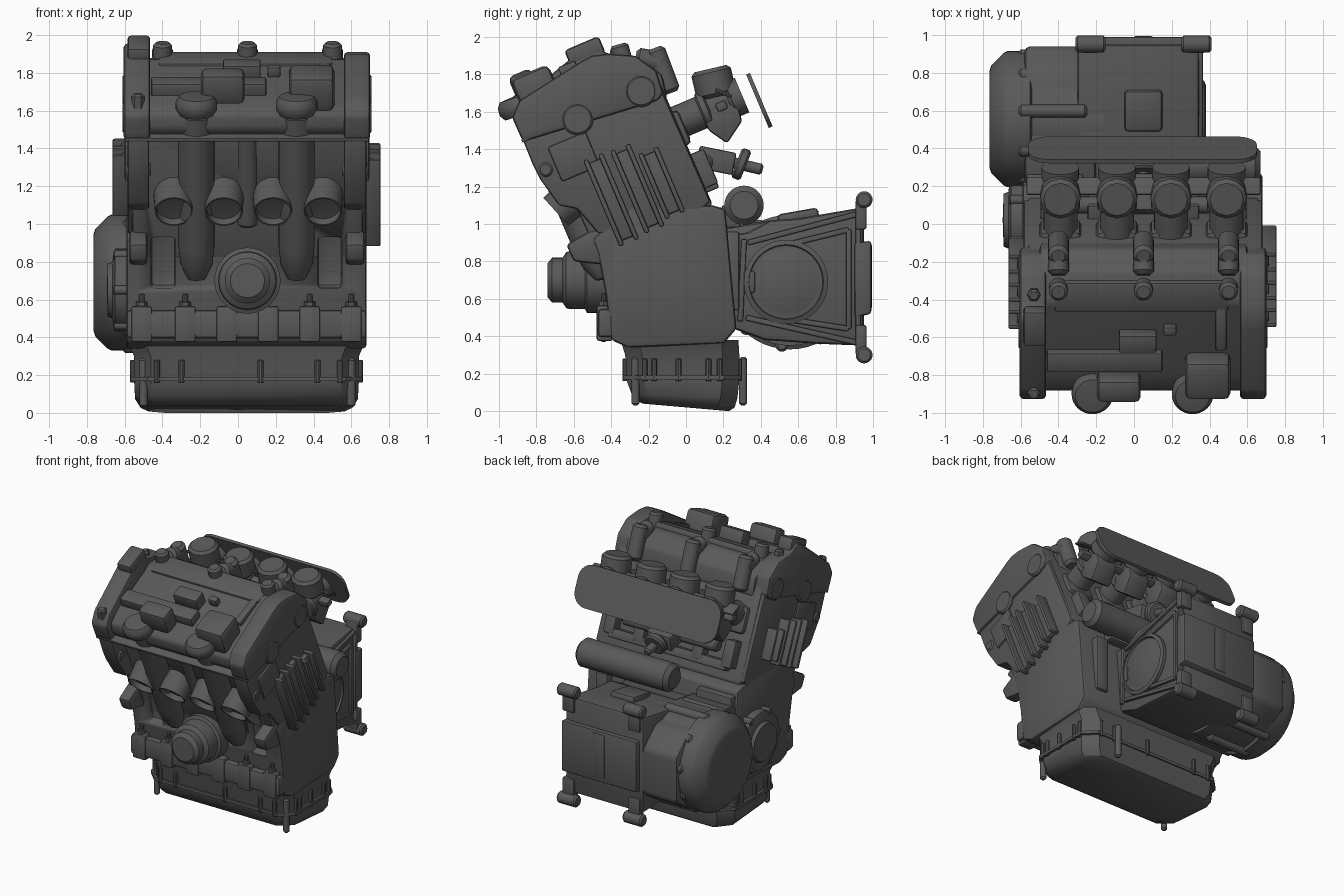
import bpy, bmesh, math
from mathutils import Vector, Matrix

if "Cube" in bpy.data.objects:
    bpy.data.objects.remove(bpy.data.objects["Cube"])

T = math.radians(23)                       # forward lean of the cylinder bank
CT, ST = math.cos(T), math.sin(T)
METAL = bpy.data.materials.new('dark_metal')
METAL.diffuse_color = (.1, .1, .1, 1)
METAL.use_nodes = True
METAL.node_tree.nodes["Principled BSDF"].inputs["Base Color"].default_value = METAL.diffuse_color

def finish(name, bm):
    bmesh.ops.recalc_face_normals(bm, faces=bm.faces)
    me = bpy.data.meshes.new(name)
    bm.to_mesh(me)
    bm.free()
    me.materials.append(METAL)
    ob = bpy.data.objects.new(name, me)
    bpy.context.collection.objects.link(ob)
    bpy.ops.object.select_all(action='DESELECT')
    ob.select_set(True)
    bpy.context.view_layer.objects.active = ob
    bpy.ops.object.shade_smooth_by_angle(angle=math.radians(35))
    return ob

def soften(bm, width, axis=None, seg=2):
    bm.normal_update()
    es = [e for e in bm.edges if e.calc_face_angle(0) > 0.4]
    if axis is not None:
        es = [e for e in es if abs((e.verts[0].co - e.verts[1].co).normalized()[axis]) > 0.9]
    if width and es:
        bmesh.ops.bevel(bm, geom=es, offset=width, segments=seg, affect='EDGES', profile=0.5, clamp_overlap=True)

def prism(name, pts, x0, x1, bevel=0.015):
    """Side (y, z) profile swept along x."""
    bm = bmesh.new()
    f = bm.faces.new([bm.verts.new((x0, y, z)) for y, z in pts])
    r = bmesh.ops.extrude_face_region(bm, geom=[f])
    bmesh.ops.translate(bm, vec=(x1 - x0, 0, 0), verts=[v for v in r['geom'] if isinstance(v, bmesh.types.BMVert)])
    bmesh.ops.recalc_face_normals(bm, faces=bm.faces)
    soften(bm, bevel)
    return finish(name, bm)

def box(name, c, size, tilt=T, bevel=0.012, axis=None, seg=2):
    bm = bmesh.new()
    bmesh.ops.create_cube(bm, size=1)
    bmesh.ops.scale(bm, vec=size, verts=bm.verts)
    soften(bm, bevel, axis, seg)
    bm.transform(Matrix.Translation(c) @ Matrix.Rotation(tilt, 4, 'X'))
    return finish(name, bm)

def lathe(name, prof, base, d, seg=32):
    """(radius, height) profile turned around direction d."""
    bm = bmesh.new()
    vs = [bm.verts.new((r, 0, h)) for r, h in prof]
    es = [bm.edges.new(p) for p in zip(vs, vs[1:])]
    bmesh.ops.spin(bm, geom=vs + es, cent=(0, 0, 0), axis=(0, 0, 1), angle=math.tau, steps=seg)
    bmesh.ops.remove_doubles(bm, verts=bm.verts, dist=1e-4)
    bm.transform(Matrix.Translation(base) @ Vector(d).to_track_quat('Z', 'Y').to_matrix().to_4x4())
    return finish(name, bm)

def rod(name, a, b, r, c=0.012, seg=20):
    d = Vector(b) - Vector(a)
    L = d.length
    return lathe(name, [(0, 0), (r - c, 0), (r, c), (r, L - c), (r - c, L), (0, L)], a, d, seg)

def strip(name, a, b, w, x0, x1):
    a, b = Vector(a), Vector(b)
    n = (b - a).normalized()
    n = Vector((-n.y, n.x)) * w / 2
    return prism(name, [a + n, b + n, b - n, a - n], x0, x1, 0.008)

def tub(name, levels, k):
    """Stack of corner-cut rectangles: (half x, y0, y1, z front, z rear)."""
    bm, rings = bmesh.new(), []
    for hx, y0, y1, zf, zr in levels:
        xy = [(-hx + k, y0), (hx - k, y0), (hx, y0 + k), (hx, y1 - k), (hx - k, y1), (k - hx, y1), (-hx, y1 - k), (-hx, y0 + k)]
        rings.append([bm.verts.new((x + .045, y, zf + (zr - zf) * (y - y0) / (y1 - y0))) for x, y in xy])
    for a, b in zip(rings, rings[1:]):
        for i in range(8):
            bm.faces.new((a[i], a[i - 1], b[i - 1], b[i]))
    bm.faces.new(rings[0])
    bm.faces.new(rings[-1])
    return finish(name, bm)

def cut(ob, cutters):
    for c in cutters:
        m = ob.modifiers.new('pocket', 'BOOLEAN')
        m.operation, m.object, m.solver = 'DIFFERENCE', c, 'EXACT'
        c.hide_render = True
        c.hide_set(True)

# crankcase, cylinder block and two front pockets through both
case = prism('crankcase', [(-.5, .92), (-.47, .84), (-.43, .63), (-.4, .38), (-.31, .34), (.2, .36), (.27, .44),
                           (.21, 1.08), (.14, 1.1), (-.3, 1.1)], -.59, .68, .02)
block = prism('cylinder_block', [(-.42, .72), (-.78, 1.52), (-.15, 1.78), (.14, 1.11), (0, .8)], -.56, .66)
pockets = [box('pocket_cutter', (x, -.5, .79), (.13, .2, .28), math.radians(12), .02) for x in (-.395, .485)]
cut(case, pockets)
cut(block, pockets)

# outer walls of the cylinder bank, with front mounts
for n, x0, x1 in (('left', -.585, -.47), ('right', .56, .68)):
    prism('cylinder_wall_' + n, [(-.47, .95), (-.58, 1.08), (-.68, 1.1), (-.78, 1.24), (-.82, 1.32), (-.88, 1.47),
                                 (-.15, 1.76), (.13, 1.12), (-.1, .92)], x0, x1)
    prism('front_mount_' + n, [(-.64, .89), (-.6, .8), (-.42, .78), (-.42, .98), (-.52, .96)], x0 + .01, x1 - .01, .02)
    rod('front_mount_bolt_' + n, (x0 - .01, -.75, 1.29), (x1 + .01, -.75, 1.29), .04)

# cylinder head: end caps and lower middle cover
for n, x0, x1, up in (('left', -.605, -.465, .06), ('right', .56, .70, 0)):
    prism('head_end_' + n, [(-.87, 1.44), (-.89, 1.48), (-.93, 1.57), (-.89, 1.66), (-.56, 1.87 + up), (-.5, 1.9 + up),
                            (-.42, 1.91), (-.27, 1.9), (-.16, 1.82), (-.12, 1.7), (-.15, 1.66)], x0, x1, .02)
prism('head_cover', [(-.78, 1.44), (-.86, 1.5), (-.88, 1.58), (-.8, 1.66), (-.47, 1.83), (-.42, 1.87), (-.25, 1.88),
                     (-.13, 1.8), (-.1, 1.68), (-.15, 1.6)], -.5, .6, .02)
box('chain_cover_top', (-.525, -.54, 1.92), (.12, .2, .1), T, .02)
box('gasket_flange', (.048, -.51, 1.6), (1.29, .8, .02), T, .006)
box('cover_bar', (-.155, -.72, 1.72), (.61, .11, .09))
box('cover_panel', (.04, -.38, 1.86), (.92, .17, .05), T, .015)
box('cover_side_rail', (.46, -.55, 1.79), (.06, .25, .05), T, .015)
box('cover_sensor', (.02, -.62, 1.81), (.2, .1, .1))
box('cover_sensor_plug', (.19, -.56, 1.81), (.07, .05, .06))
box('coil_left', (-.08, -.86, 1.73), (.23, .13, .17), T, .03)
box('coil_right', (.39, -.8, 1.72), (.24, .22, .2), T, .035)
for y, z in ((-.88, 1.65), (-.36, 1.9)):
    rod('cover_bolt', (-.53, y, z - .05), (-.53, y - .02, z + .04), .035, seg=6)
for i, x in enumerate((-.4, .05, .5)):
    rod('breather_%d' % i, (x, -.08, 1.7), (x, -.17, 1.94), .055, .02)
    rod('breather_foot_%d' % i, (x, -.27, 1.89), (x, -.11, 1.86), .055, .02)
    rod('cover_nut_%d' % i, (x, -.33, 1.85), (x, -.36, 1.96), .05, .015)

# plug columns with caps on the front
for i, x in enumerate((-.22, .31)):
    lathe('plug_column_%d' % i, [(0, 0), (.05, .02), (.085, .1), (.095, .2), (.095, .96), (0, .96)], (x, -.43, .7), (0, -ST, CT))
    lathe('plug_cap_%d' % i, [(0, 0), (.09, 0), (.11, .03), (.11, .07), (.09, .1), (0, .11)], (x, -.88, 1.58), (0, -.3, .95))
rod('centre_rib', (.05, -.51, 1.0), (.05, -.72, 1.48), .06)

# exhaust ports, shallow open ends
for i, x in enumerate((-.34, -.075, .185, .45)):
    lathe('exhaust_port_%d' % i, [(.12, 0), (.105, .2), (.1, .29), (.092, .29), (.088, .25), (0, .24)], (x, -.48, 1.26), (0, -.74, -.67))

# side ribs and head bumps
for n, s, xi, xo, up in (('right', 1, .67, .755, 0), ('left', -1, -.575, -.665, .1)):
    for y, z, l in ((-.4, 1.13, .5), (-.26, 1.19, .48), (-.13, 1.22, .38)):
        y, z, l = y - up * ST, z + up * CT, l - up * 1.5
        for k in (-.04, .04):
            box('side_rib_' + n, ((xi + xo) / 2, y + k, z + k * .42), (abs(xo - xi), .028, l))
        box('side_panel_' + n, (xi, y, z), (.09, .1, l * .9))
    box('head_panel_' + n, (xi, -.6, 1.36), (.05, .22, .2))
    for y, z in ((-.58, 1.56), (-.24, 1.71)):
        rod('cam_boss_' + n, (xi, y, z), (xi + s * .036, y, z), .085)

# oil filter
lathe('oil_filter', [(0, .29), (.09, .29), (.12, .265), (.12, .21), (.15, .19), (.155, .17), (.155, .09), (.175, .08), (.175, -.05)],
      (.05, -.45, .7), (0, -1, 0), 40)

# split-line flange and studs
box('front_flange', (.045, -.43, .47), (1.27, .08, .15), 0, .02)
for x in (-.51, -.28, -.06, .16, .38, .6):
    box('flange_boss', (x, -.435, .47), (.11, .085, .19), 0)
for x in (-.51, -.28, .38, .6):
    rod('flange_stud_nut', (x, -.44, .55), (x, -.44, .59), .03, .005, 6)
    rod('flange_stud', (x, -.44, .37), (x, -.44, .63), .014, .004, 10)

# oil pan with cut corners and a sloping, tapered bottom
tub('oil_pan', [(.63, -.35, .28, .38, .38), (.595, -.325, .285, .3, .3), (.595, -.32, .285, .17, .17), (.59, -.29, .275, .09, .07),
                (.56, -.27, .26, .06, .02), (.52, -.23, .23, .04, 0)], .09)
tub('pan_flange', [(.615, -.335, .295, .19, .19), (.615, -.335, .295, .168, .168)], .09)
for y in (-.325, .285):
    for x in (-.43, -.3, .12, .42, .54):
        rod('pan_bolt', (x, y, .16), (x, y, .28), .016, .004, 10)
for x in (-.555, .645):
    for y in (-.22, -.17, -.04, .12, .18):
        rod('pan_side_bolt', (x, y, .16), (x, y, .28), .016, .004, 10)
for x, y in ((-.5, -.27), (.6, -.27), (.4, .305)):
    rod('pan_post', (x, y, .03), (x, y, .29), .022)

# gearbox
prism('gearbox', [(.2, .95), (.32, .95), (.45, 1.02), (.6, 1.03), (.95, 1.09), (.95, .35), (.7, .36), (.42, .38), (.2, .46)], -.3, .345, .025)
prism('gearbox_rear_plate', [(.9, .9), (.99, .91), (.99, .52), (.9, .5)], -.27, .37)
prism('gearbox_left_half', [(.2, .98), (.45, 1.02), (.8, .98), (.94, .85), (.94, .5), (.75, .38), (.35, .4), (.2, .5)], -.58, -.2, .03)
box('gearbox_hump', (.05, .6, 1.04), (.2, .22, .06), math.radians(10), .02)
box('case_rear_rib', (.52, .25, .75), (.1, .07, .42), 0)
box('case_rear_rib_left', (-.42, .23, .8), (.3, .07, .5), 0)
box('rear_plate_rib', (.05, .985, .72), (.1, .02, .34), 0)
for z, s in ((1.13, 1), (.3, -1)):
    for x0, x1 in ((-.31, -.15), (.25, .41)):
        rod('rear_mount', (x0, .952, z), (x1, .952, z), .045)
        box('rear_mount_arm', ((x0 + x1) / 2, .935, z - s * .08), (.1, .06, .16), 0)
for a, b in (((.33, .9), (.94, 1.06)), ((.32, .5), (.94, .36)), ((.92, 1.08), (.92, .34)), ((.31, .92), (.29, .48)),
             ((.42, .86), (.87, .97)), ((.42, .51), (.87, .44)), ((.87, .97), (.87, .44))):
    strip('gearbox_rim', a, b, .03, .33, .365)
lathe('output_cover', [(.225, 0), (.225, .035), (.2, .045), (.195, .03), (.17, .03), (.16, .035), (0, .035)], (.335, .535, .69), (1, 0, 0), 40)
box('output_cover_tab', (.35, .34, .69), (.05, .06, .12), 0)

# clutch drum, bolts round it, and ignition cover on the left
lathe('clutch_cover', [(0, 0), (.34, 0), (.34, .38), (.36, .39), (.36, .51), (.35, .53), (.285, .595), (.255, .605), (0, .605)],
      (-.16, .555, .69), (-1, 0, 0), 48)
for k in range(10):
    a = math.tau * (k + .3) / 10
    y, z = .555 + .34 * math.cos(a), .69 + .34 * math.sin(a)
    rod('clutch_bolt_%d' % k, (-.25, y, z), (-.61, y, z), .035)
lathe('ignition_cover', [(.22, 0), (.22, .07), (.19, .08), (.15, .085), (.14, .11), (0, .115)], (-.58, .02, .65), (-1, 0, 0), 40)
for k in range(6):
    a = math.tau * k / 6
    y, z = .02 + .215 * math.cos(a), .65 + .215 * math.sin(a)
    rod('ignition_bolt_%d' % k, (-.57, y, z), (-.66, y, z), .025, .006, 12)

# starter motor behind the bank
rod('starter_motor', (-.12, .31, 1.1), (.67, .31, 1.1), .105, .03, 32)
box('starter_bracket', (.2, .24, 1.04), (.5, .1, .12), 0)

# throttle bodies, aligned with the tilted intake axis
for i, x in enumerate((-.39, -.09, .195, .49)):
    lathe('intake_%d' % i, [(.09, -.1), (.09, .14), (.105, .15), (.105, .18), (.085, .19), (.085, .3), (.1, .32), (.1, .38), (0, .38)],
          (x, -.05, 1.54), (0, CT, ST), 20)
    rod('throttle_cap_%d' % i, (x, .165, 1.68), (x, .13, 1.83), .108, .02, 12)
    prism('float_bowl_%d' % i, [(.08, 1.6), (.12, 1.5), (.22, 1.43), (.3, 1.55), (.27, 1.66)], x - .085, x + .085)
    box('port_boss_%d' % i, (x, -.06, 1.5), (.22, .12, .2), T, .03)
box('throttle_rail', (.05, .19, 1.63), (1.2, .06, .05))
box('throttle_strap', (.05, .2, 1.7), (1.24, .1, .02), -T)
box('airbox_plate', (.045, .392, 1.66), (1.21, .022, .31), T, .11, 1, 8)

# coolant fittings and rear bosses
rod('coolant_rail', (-.35, .1, 1.33), (.45, .1, 1.33), .045)
box('coolant_housing', (.05, .16, 1.34), (.2, .2, .12), -.2)
rod('coolant_spout', (.05, .2, 1.34), (.05, .41, 1.29), .03)
rod('coolant_collar', (.05, .27, 1.33), (.05, .32, 1.31), .085)
box('rear_step', (.05, .1, 1.2), (1.0, .14, .07))
for x in (-.45, -.2, .3, .55):
    box('rear_boss', (x, .06, 1.28), (.09, .16, .2))
